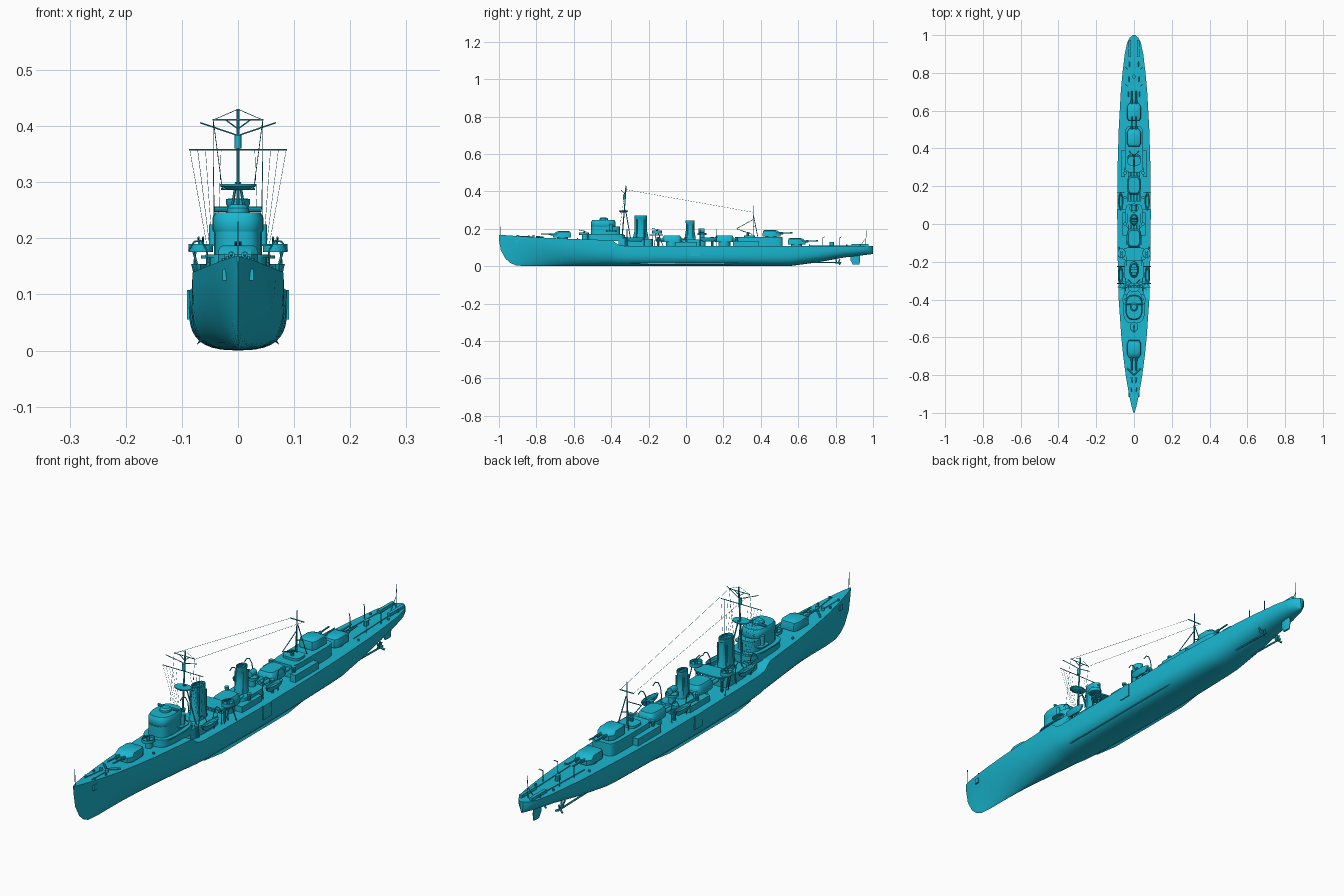
import bpy, bmesh, math
from mathutils import Vector

if "Cube" in bpy.data.objects:
    bpy.data.objects.remove(bpy.data.objects["Cube"])

paint = bpy.data.materials.new("teal_paint")
paint.diffuse_color = (0.01, 0.48, 0.64, 1)
paint.use_nodes = True
paint.node_tree.nodes["Principled BSDF"].inputs["Base Color"].default_value = paint.diffuse_color


def finish(name, bm):
    bmesh.ops.remove_doubles(bm, verts=bm.verts, dist=1e-6)
    bmesh.ops.recalc_face_normals(bm, faces=bm.faces)
    me = bpy.data.meshes.new(name)
    bm.to_mesh(me)
    bm.free()
    me.materials.append(paint)
    ob = bpy.data.objects.new(name, me)
    bpy.context.collection.objects.link(ob)
    return ob


def loft(name, rings):
    """Skin closed rings of equal length and cap both ends."""
    bm = bmesh.new()
    vs = [[bm.verts.new(p) for p in r] for r in rings]
    n = len(rings[0])
    for a, b in zip(vs, vs[1:]):
        for i in range(n):
            j = (i + 1) % n
            bm.faces.new((a[i], a[j], b[j], b[i]))
    bm.faces.new(vs[0])
    bm.faces.new(vs[-1])
    return finish(name, bm)


def oval(x, y, rx, ry, z, e=1.0, n=24):
    """Ring; e below 1 makes it a rounded rectangle."""
    pw = lambda v: math.copysign(abs(v) ** e, v)
    return [(x + rx * pw(math.cos(a)), y + ry * pw(math.sin(a)), z)
            for a in (2 * math.pi * (i + .5) / n for i in range(n))]


def drum(name, x, y, rx, ry, z0, z1, e=1.0, n=24):
    return loft(name, [oval(x, y, rx, ry, z0, e, n), oval(x, y, rx, ry, z1, e, n)])


def tub(name, x, y, rx, ry, z0, z1, e=1.0):
    """Open-topped gun tub with a thin wall."""
    w = .003
    return loft(name, [oval(x, y, rx, ry, z0, e), oval(x, y, rx, ry, z1, e),
                       oval(x, y, rx - w, ry - w, z1, e), oval(x, y, rx - w, ry - w, z0 + .004, e)])


def box(name, x, y, z0, sx, sy, z1):
    return loft(name, [[(x + a * sx / 2, y + b * sy / 2, z) for a, b in
                        ((-1, -1), (1, -1), (1, 1), (-1, 1))] for z in (z0, z1)])


def rods(name, segs, r, n=6):
    """Many straight rods in one object."""
    bm = bmesh.new()
    for p, q in segs:
        p, q = Vector(p), Vector(q)
        rot = (q - p).to_track_quat('Z', 'Y')
        ring = [rot @ Vector((r * math.cos(2 * math.pi * i / n), r * math.sin(2 * math.pi * i / n), 0)) for i in range(n)]
        a = [bm.verts.new(p + v) for v in ring]
        b = [bm.verts.new(q + v) for v in ring]
        for i in range(n):
            bm.faces.new((a[i], a[(i + 1) % n], b[(i + 1) % n], b[i]))
        bm.faces.new(a)
        bm.faces.new(b)
    return finish(name, bm)


def both(segs):
    return segs + [tuple((-p[0], p[1], p[2]) for p in s) for s in segs]


def lerp(tab, y):
    for (a, u), (b, v) in zip(tab, tab[1:]):
        if y <= b:
            return u + (v - u) * max(0, (y - a) / (b - a))
    return tab[-1][1]


# Hull: beam, sheer, keel and section fullness along the length
beam = [(-1, .002), (-.97, .012), (-.9, .027), (-.8, .044), (-.7, .057), (-.6, .067), (-.4, .081), (-.2, .086), (0, .088),
        (.3, .087), (.5, .081), (.7, .07), (.8, .061), (.9, .049), (.96, .036), (.985, .024), (1, .006)]
sheer = [(-1, .168), (-.8, .154), (-.6, .145), (-.395, .139), (-.36, .113), (-.33, .109), (0, .107), (1, .108)]
keel = [(-1, .14), (-.99, .085), (-.965, .04), (-.94, .018), (-.91, .004), (-.85, 0), (.55, 0), (.7, .02), (.85, .047), (1, .065)]
full = [(-1, 0), (-.7, .25), (-.3, .9), (0, 1), (.5, .95), (1, .5)]
ys = sorted({-1, -.99, -.98, -.965, -.94, -.91, -.395, -.36, -.33, .96, .975, .985, .993, 1,
             *[round(-.85 + .05 * i, 2) for i in range(37)]})
rings = []
for y in ys:
    w, zt, zb, f = (lerp(t, y) for t in (beam, sheer, keel, full))
    half = []
    for i in range(13):
        t = (i / 12) ** 1.7
        half.append((w * (1 - (1 - t) ** (1 + 3.5 * f)) ** (1 / (1 + 1.5 * f)), y, zb + (zt - zb) * t))
    rings.append([(-x, b, z) for x, b, z in half[:0:-1]] + half)
loft("hull", rings)
for s in (-1, 1):
    loft("bilge_keel", [[(s * .062, y, .018), (s * .068, y, .02), (s * (.065 + d), y, .019 - d)]
                        for y, d in ((-.3, .002), (-.2, .009), (.2, .009), (.3, .002))])
    box("side_fender", s * .087, .05, .055, .007, .05, .108)
    # Anchors, propellers
    box("anchor", s * .022, -.905, .125, .012, .02, .145)
    rods("propeller_shaft", [((s * .035, .5, .025), (s * .035, .83, .018)), ((s * .03, .8, .05), (s * .035, .805, .018)),
                             ((s * .045, .8, .05), (s * .035, .805, .018))], .0035)
    rods("propeller_blades", [((s * .035, .815, .019), (s * .035 + .017 * math.sin(a), .822, .019 + .017 * math.cos(a)))
                              for a in (0, 2.09, 4.19)], .004)
loft("rudder", [oval(0, .91, .004, .018, .008, n=12), oval(0, .905, .005, .026, .03, n=12), oval(0, .905, .005, .025, .062, n=12)])


# Main gun turrets, d = direction the barrels point along y
def turret(name, y, z, d):
    drum(name + "_ring", 0, y, .03, .03, z - .01, z + .005)

    def ring(k, h, f):
        pts = [(.024, f), (.036, f - .018), (.036, -.03), (.028, -.045)]
        pts += [(-a, b) for a, b in pts[::-1]]
        return [(a * k, y + d * b * k, z + h) for a, b in pts]
    loft(name + "_house", [ring(1, .004, .05), ring(1, .022, .05), ring(.93, .034, .038), ring(.78, .038, .03)])
    rods(name + "_barrels", both([((.012, y + d * .03, z + .02), (.012, y + d * .115, z + .024))]), .0032, 10)
    rods(name + "_sleeves", both([((.012, y + d * .03, z + .02), (.012, y + d * .065, z + .0215))]), .006, 10)


turret("fore_turret", -.66, .149, -1)
turret("upper_aft_turret", .455, .155, 1)
turret("aft_turret", .59, .112, 1)

# Breakwater and bow deck fittings
rods("breakwater", both([((0, -.8, .158), (.035, -.765, .155))]), .004)
rods("anchor_chains", both([((.01, -.82, .157), (.015, -.91, .162))]), .002)
for s in (-1, 1):
    for y in (-.9, -.84, -.58, .66, .86, .93):
        drum("bollard", s * lerp(beam, y) * .7, y, .004, .004, lerp(sheer, y) - .003, lerp(sheer, y) + .007, n=8)
    drum("capstan", s * .012, -.815, .006, .006, .15, .166, n=12)
rods("bow_staff", [((0, -.99, .16), (0, -.992, .23))], .0012)
rods("stern_staff", [((0, .96, .107), (0, .965, .195)), ((0, .93, .107), (0, .962, .15))], .0012)

# Bridge
tub("forward_gun_tub", 0, -.545, .022, .026, .168, .18)
drum("tub_pedestal", 0, -.54, .012, .015, .14, .17)
drum("bridge_base", 0, -.425, .052, .1, .135, .168, .5)
drum("bridge_deck", 0, -.43, .058, .095, .166, .171, .6)
drum("bridge_middle", 0, -.43, .043, .078, .17, .212, .6)
loft("compass_bridge", [oval(0, -.442, .04, .06, .205, .7), oval(0, -.442, .046, .066, .215, .7),
                        oval(0, -.442, .046, .066, .236, .7), oval(0, -.442, .041, .06, .246, .7)])
drum("bridge_wings", 0, -.4, .06, .03, .186, .19, .5)
loft("director", [oval(0, -.44, .02, .022, .244), oval(0, -.44, .02, .022, .254), oval(0, -.44, .013, .015, .26)])
rods("rangefinder", [((-.042, -.425, .252), (.042, -.425, .252))], .005, 10)
for s in (-1, 1):
    drum("lookout_post", s * .044, -.4, .008, .008, .19, .225, n=12)
    # Signal deck and gun tubs aft of the bridge
    box("signal_locker", s * .035, -.34, .109, .03, .04, .15)


# Funnels
def funnel(name, y, rx, ry, z0, z1):
    loft(name, [oval(0, y, rx * 1.3, ry * 1.35, z0), oval(0, y, rx * 1.2, ry * 1.2, z0 + .03), oval(0, y, rx, ry, z0 + .055),
                oval(0, y, rx, ry, z1 - .012), oval(0, y, rx * 1.06, ry * 1.05, z1 - .01), oval(0, y, rx * 1.06, ry * 1.05, z1),
                oval(0, y, rx * .88, ry * .9, z1), oval(0, y, rx * .85, ry * .88, z1 - .025)])
    rods(name + "_pipes", both([((rx * .9, y + k * ry, z0), (rx * .9, y + k * ry, z1 - .02)) for k in (-.65, .65)]), .0035, 8)
    rods(name + "_grille", [((-rx * .9, y + k * ry, z1), (rx * .9, y + k * ry, z1)) for k in (-.4, 0, .4)], .001)


funnel("fore_funnel", -.242, .02, .033, .135, .27)
funnel("aft_funnel", .022, .017, .023, .135, .243)
drum("fore_funnel_house", 0, -.245, .05, .07, .1, .145, .4)
drum("aft_funnel_house", 0, .04, .045, .065, .1, .142, .4)


# Torpedo mounts
def torpedo_mount(name, y):
    drum(name + "_ring", 0, y, .032, .032, .1, .131)
    loft(name + "_shield", [oval(0, y, .036, .05, .13, .5), oval(0, y, .036, .05, .153, .5), oval(0, y, .029, .042, .165, .5)])
    rods(name + "_tubes", both([((x, y - .085, .14), (x, y + .07, .14)) for x in (.0075, .0225)]), .007, 12)


torpedo_mount("fore_torpedo_mount", -.075)
torpedo_mount("aft_torpedo_mount", .205)

# Gun platform between the funnels, searchlight tower
drum("gun_platform", 0, -.16, .066, .036, .164, .169, .6)
rods("platform_legs", both([((.055, y, .105), (.055, y, .165)) for y in (-.18, -.14)]
                           + [((.08, -.12, .1), (.076, -.15, .18)), ((.06, -.17, .107), (.08, -.16, .178))]), .002)
drum("searchlight_tower", 0, .085, .014, .014, .105, .17, n=12)
tub("searchlight_platform", 0, .085, .024, .024, .168, .178)
rods("searchlight", [((0, .068, .19), (0, .1, .19))], .012, 16)


def light_gun(x, y, z, d):
    drum("gun_pedestal", x, y, .006, .006, z, z + .014, n=8)
    rods("gun_pair", [((x + k, y - d * .012, z + .014), (x + k, y + d * .028, z + .022)) for k in (-.004, .004)], .0018)


light_gun(0, -.545, .172, -1)
for s in (-1, 1):
    tub("gun_tub", s * .066, -.155, .022, .026, .176, .19)
    light_gun(s * .066, -.155, .18, -1)
    # Boats hung from curved davits
    for y in (-.27, .12):
        loft("boat", [oval(s * .07, y, .004, .03, .132, n=12), oval(s * .07, y, .011, .045, .142, n=12),
                      oval(s * .07, y, .014, .05, .154, n=12), oval(s * .07, y, .011, .045, .154, n=12), oval(s * .07, y, .008, .03, .146, n=12)])
        arc = [(.055, .107), (.052, .15), (.056, .18), (.066, .196), (.078, .194), (.088, .178)]
        rods("davits", [((s * a[0], y + k, a[1]), (s * b[0], y + k, b[1])) for k in (-.045, .045) for a, b in zip(arc, arc[1:])], .0018)
    # Reload lockers, vents, depth charge gear
    box("torpedo_locker", s * .058, .32, .105, .022, .14, .135)
    box("reload_locker", s * .045, .0, .105, .03, .12, .13)
    for y in (-.32, -.15, .0, .14, .27):
        drum("ventilator", s * .048, y, .006, .006, .1, .152, n=10)
        drum("ventilator_cowl", s * .048, y, .009, .009, .15, .157, n=10)
    box("depth_charge_rack", s * .022, .93, .106, .012, .09, .119)
    for y in (.73, .82):
        rods("loading_davit", [((s * .035, y, .107), (s * .035, y, .15)), ((s * .035, y, .15), (s * .045, y + .01, .157))], .0016)
    rods("deck_rail_track", [((s * .03, .66, .11), (s * .022, .9, .11))], .0018)
drum("depth_charge_thrower", 0, .78, .008, .012, .105, .128, n=10)

# Aft deckhouse
drum("aft_deckhouse", 0, .395, .048, .122, .1, .155, .3)
drum("aft_gun_platform", 0, .34, .035, .03, .154, .164, .5)
light_gun(0, .33, .164, -1)

# Foremast tripod with yards and lookout
M = -.335
rods("foremast", [((0, M - .01, .11), (0, M + .01, .36)), ((0, M + .01, .36), (0, M + .015, .43))], .003, 8)
rods("foremast_legs", both([((.035, M + .045, .11), (.003, M + .012, .3))]), .0025)
rods("mast_yards", [((-.087, M, .358), (.087, M, .358)), ((-.045, M + .01, .411), (.045, M + .01, .411))]
     + both([((0, M + .01, .383), (.067, M - .01, .406)), ((0, M + .01, .395), (.022, M + .01, .411))]), .0014)
drum("mast_lantern", 0, M + .005, .006, .007, .36, .384, n=12)
loft("mast_platform", [oval(0, M, .016, .014, .286), oval(0, M, .033, .024, .293), oval(0, M, .033, .024, .297)])

# Mainmast tripod
rods("mainmast", [((0, .36, .15), (0, .36, .325)), ((-.03, .36, .288), (.03, .36, .288))]
     + both([((.025, .385, .15), (.002, .361, .27)), ((.013, .373, .21), (0, .36, .21))]), .002)
rods("derrick", [((0, .355, .17), (0, .27, .2)), ((0, .36, .25), (0, .27, .2))], .0018)

# Aerials and signal halyards
rods("aerial_wires", both([((.044, M + .01, .41), (.028, .36, .288)), ((.044, M + .01, .411), (0, M + .012, .43)),
                           ((.044, M + .01, .411), (.044, M - .02, .2))]), .0006, 4)
rods("halyards", both([((.03 + .014 * i, M, .358), (.036 + .005 * i, M + .03, .19)) for i in range(5)]), .0004, 3)

# Smooth rounded parts, keep edges sharp
for ob in bpy.context.scene.objects:
    ob.select_set(True)
    bpy.context.view_layer.objects.active = ob
bpy.ops.object.shade_smooth_by_angle(angle=math.radians(35))
